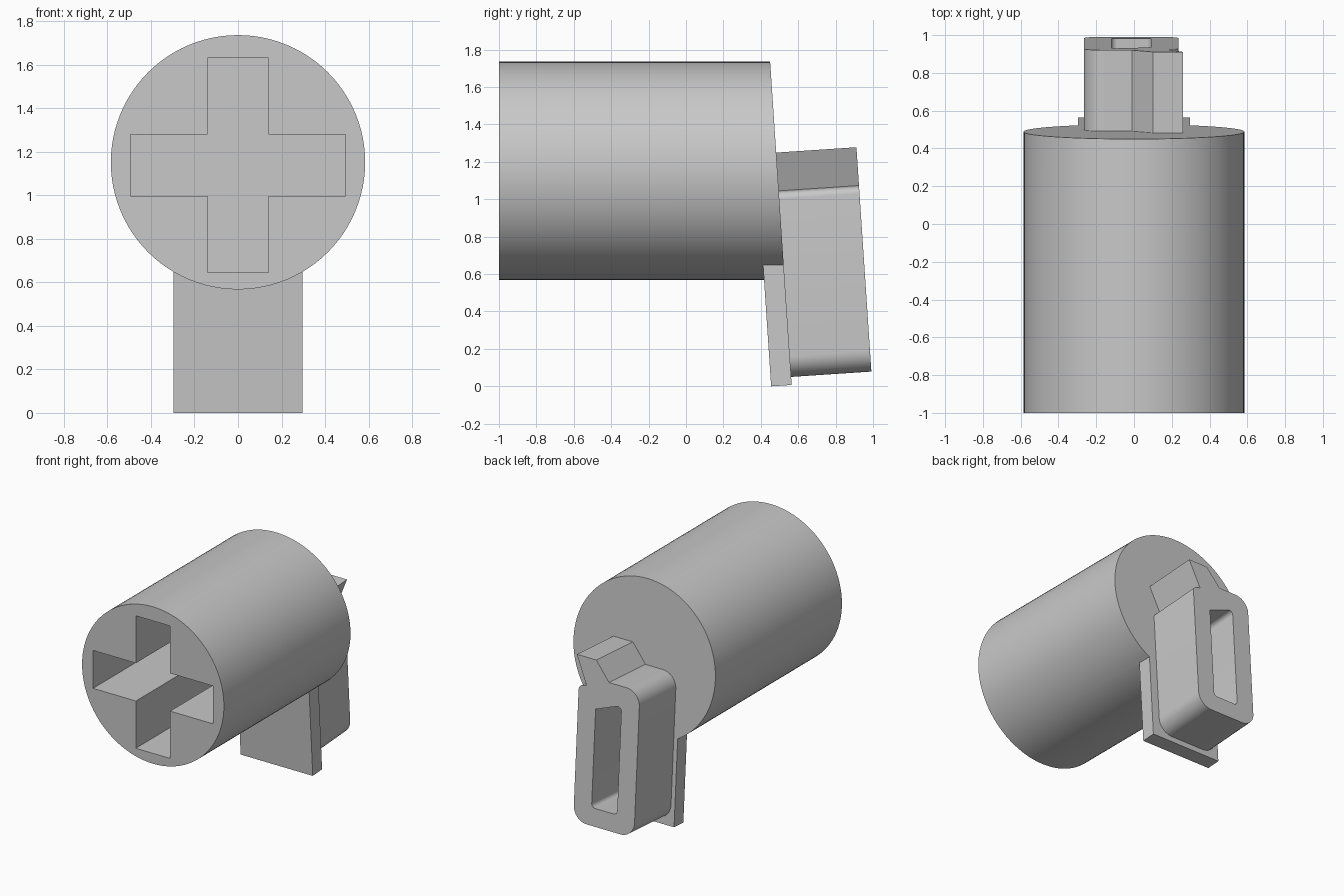
import bpy, bmesh, math
from mathutils import Matrix, Vector

cube = bpy.data.objects.get("Cube")
if cube:
    bpy.data.objects.remove(cube, do_unlink=True)

TILT = math.atan(0.0667)
ORIGIN = Vector((0, 0.565, 0.007))
# frame of the slanted rear face: x across, y outward, z up along the face
REAR = Matrix.Translation(ORIGIN) @ Matrix.Rotation(TILT, 4, 'X')

grey = bpy.data.materials.new("plain grey")
grey.use_nodes = True
GREY = (0.58, 0.58, 0.58, 1)
grey.diffuse_color = GREY
grey.node_tree.nodes["Principled BSDF"].inputs["Base Color"].default_value = GREY


def prism(name, outline, y0, y1, frame=Matrix()):
    """Extrude an (x, z) outline from y0 to y1 inside a frame."""
    bm = bmesh.new()
    near = [bm.verts.new((x, y0, z)) for x, z in outline]
    far = [bm.verts.new((x, y1, z)) for x, z in outline]
    bm.faces.new(near)
    bm.faces.new(far)
    for i in range(len(near)):
        j = (i + 1) % len(near)
        bm.faces.new((near[i], near[j], far[j], far[i]))
    bm.transform(frame)
    bmesh.ops.recalc_face_normals(bm, faces=bm.faces)
    mesh = bpy.data.meshes.new(name)
    bm.to_mesh(mesh)
    bm.free()
    mesh.materials.append(grey)
    ob = bpy.data.objects.new(name, mesh)
    bpy.context.collection.objects.link(ob)
    return ob


def rounded(corners, steps=8):
    """Round each (x, z, radius) corner of a polygon."""
    out = []
    for i, (x, z, r) in enumerate(corners):
        p = Vector((x, z))
        if not r:
            out.append((x, z))
            continue
        a = (Vector(corners[i - 1][:2]) - p).normalized()
        b = (Vector(corners[(i + 1) % len(corners)][:2]) - p).normalized()
        half = a.angle(b) / 2
        centre = p + (a + b).normalized() * r / math.sin(half)
        start = p + a * r / math.tan(half) - centre
        end = p + b * r / math.tan(half) - centre
        for k in range(steps + 1):
            spoke = start.lerp(end, k / steps).normalized() * r
            out.append(tuple(centre + spoke))
    return out


def boolean(target, tool, operation):
    mod = target.modifiers.new(tool.name, 'BOOLEAN')
    mod.operation = operation
    mod.solver = 'EXACT'
    mod.object = tool
    bpy.context.view_layer.objects.active = target
    bpy.ops.object.modifier_apply(modifier=mod.name)
    bpy.data.objects.remove(tool, do_unlink=True)


# round stem, its rear end sheared to the slanted plane
N = 96
circle = [(0.584 * math.cos(math.tau * i / N), 1.151 + 0.584 * math.sin(math.tau * i / N))
          for i in range(N)]
stem = prism("stem", circle, -1, 0.5)
for v in stem.data.vertices:
    if v.co.y > 0:
        v.co.y = ORIGIN.y - (v.co.z - ORIGIN.z) * math.tan(TILT)

# cross-shaped socket in the front
a, b, mid = 0.141, 0.493, 1.137
quarter = [(a, b), (a, a), (b, a)]
cross = []
for turn in range(4):
    for x, z in quarter:
        for _ in range(turn):
            x, z = z, -x
        cross.append((x, mid + z))
boolean(stem, prism("socket_cutter", cross, -1.2, 0.0), 'DIFFERENCE')

# flat tab below the rear end, flush with the slanted face
tab = [(-0.297, 0), (0.297, 0), (0.297, 0.78), (-0.297, 0.78)]
boolean(stem, prism("tab", tab, -0.11, 0, REAR), 'UNION')
stem.name = "stem_with_tab"

# rounded loop with a leaning lug on top
loop_outline = rounded([
    (-0.265, 0.043, 0.11), (0.235, 0.043, 0.11), (0.235, 1.03, 0.04),
    (0.172, 1.04, 0), (0.26, 1.245, 0), (0.10, 1.245, 0),
    (-0.01, 1.11, 0), (-0.265, 1.11, 0.11)])
loop = prism("loop", loop_outline, -0.02, 0.43, REAR)
slot = rounded([(-0.12, 0.175, 0.03), (0.09, 0.175, 0.03),
                (0.09, 0.89, 0), (-0.12, 0.97, 0.03)])
boolean(loop, prism("slot_cutter", slot, -0.1, 0.6, REAR), 'DIFFERENCE')

# smooth curved walls, sharp edges kept
bpy.ops.object.select_all(action='DESELECT')
for ob in (stem, loop):
    ob.select_set(True)
bpy.context.view_layer.objects.active = stem
bpy.ops.object.shade_smooth_by_angle(angle=math.radians(25))
